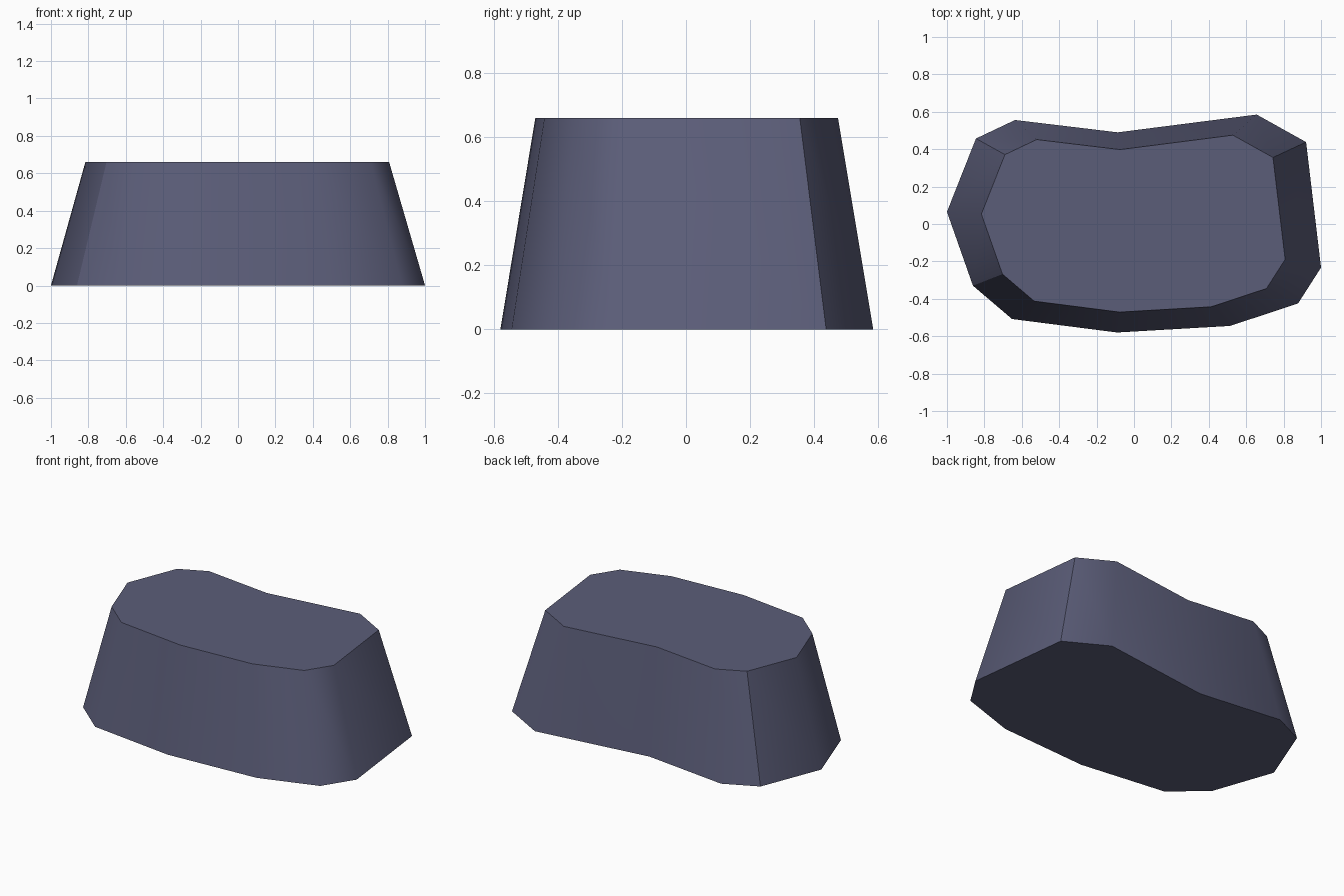
import bpy, bmesh

if "Cube" in bpy.data.objects:
    bpy.data.objects.remove(bpy.data.objects["Cube"])

HEIGHT, TAPER, SHIFT = 0.66, 0.812, -0.004

# Base outline, clockwise seen from above
outline = [(-1.0, 0.065), (-0.845, 0.457), (-0.636, 0.556), (-0.087, 0.49),
           (0.656, 0.585), (0.92, 0.438), (1.0, -0.233), (0.877, -0.425),
           (0.513, -0.545), (-0.09, -0.58), (-0.652, -0.508), (-0.861, -0.33)]
SHARP_CORNERS = {1, 5, 11}

slate = bpy.data.materials.new("slate_blue")
slate.diffuse_color = (0.105, 0.11, 0.19, 1)
slate.use_nodes = True
slate.node_tree.nodes["Principled BSDF"].inputs["Base Color"].default_value = slate.diffuse_color

# Tapered block: base ring, smaller top ring, flat caps
bm = bmesh.new()
base = [bm.verts.new((x, y, 0)) for x, y in outline]
top = [bm.verts.new((x * TAPER + SHIFT, y * TAPER, HEIGHT)) for x, y in outline]
caps = [bm.faces.new(base), bm.faces.new(top)]
n = len(outline)
for i in range(n):
    j = (i + 1) % n
    bm.faces.new((base[i], base[j], top[j], top[i])).smooth = True
bmesh.ops.recalc_face_normals(bm, faces=bm.faces)

# Hard rims and a few hard corners, the rest of the wall is smooth
for cap in caps:
    for e in cap.edges:
        e.smooth = False
for i in SHARP_CORNERS:
    bm.edges.get((base[i], top[i])).smooth = False

mesh = bpy.data.meshes.new("tapered_block")
bm.to_mesh(mesh)
bm.free()
mesh.materials.append(slate)
block = bpy.data.objects.new("tapered_block", mesh)
bpy.context.collection.objects.link(block)
